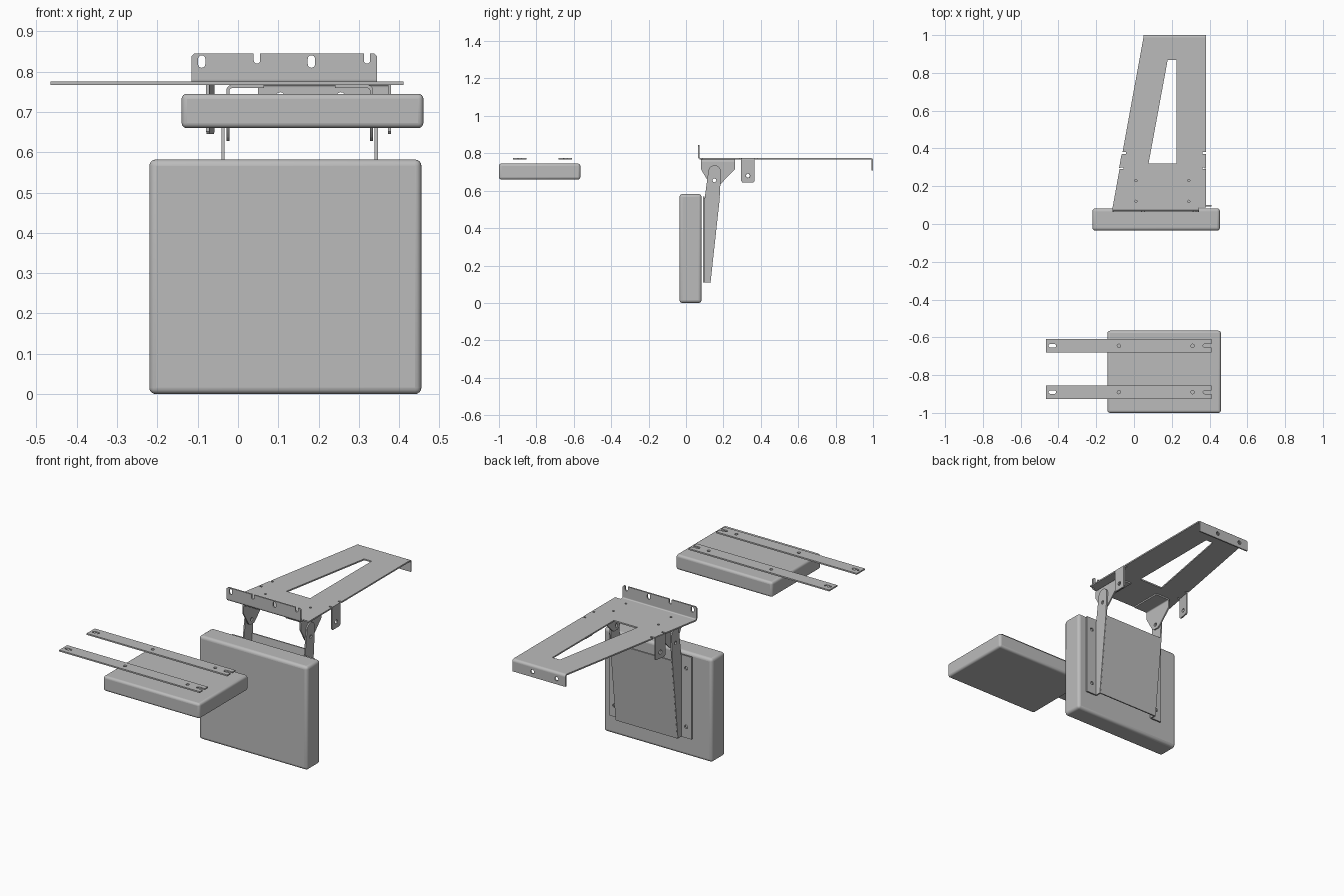
import bpy, math
from mathutils import Vector, Matrix

if "Cube" in bpy.data.objects:
    bpy.data.objects.remove(bpy.data.objects["Cube"])

grey = bpy.data.materials.new("plain_grey")
grey.diffuse_color = (0.5, 0.5, 0.5, 1)
grey.use_nodes = True
grey.node_tree.nodes["Principled BSDF"].inputs["Base Color"].default_value = grey.diffuse_color
T = 0.008                                   # sheet metal thickness
X, Y, Z = Vector((1, 0, 0)), Vector((0, 1, 0)), Vector((0, 0, 1))


def finish(ob):
    ob.data.materials.clear()
    ob.data.materials.append(grey)
    bpy.ops.object.select_all(action='DESELECT')
    ob.select_set(True)
    bpy.context.view_layer.objects.active = ob
    bpy.ops.object.shade_smooth_by_angle(angle=math.radians(35))


def sheet(name, outline, holes=(), origin=(0, 0, 0), u=X, v=Y, t=T):
    """Flat plate: filled 2D outline with holes, centred on the u/v plane."""
    cu = bpy.data.curves.new(name, 'CURVE')
    cu.dimensions, cu.fill_mode, cu.extrude = '2D', 'BOTH', t / 2
    for pts in [outline, *holes]:
        sp = cu.splines.new('POLY')
        sp.points.add(len(pts) - 1)
        for p, q in zip(sp.points, pts):
            p.co = (q[0], q[1], 0, 1)
        sp.use_cyclic_u = True
    tmp = bpy.data.objects.new(name + "_curve", cu)
    bpy.context.collection.objects.link(tmp)
    dg = bpy.context.evaluated_depsgraph_get()
    me = bpy.data.meshes.new_from_object(tmp.evaluated_get(dg))
    bpy.data.objects.remove(tmp)
    m = Matrix((u, v, u.cross(v))).transposed().to_4x4()
    me.transform(Matrix.Translation(origin) @ m)
    ob = bpy.data.objects.new(name, me)
    bpy.context.collection.objects.link(ob)
    finish(ob)
    return ob


def rect(a, b, c, d):
    return [(a, c), (b, c), (b, d), (a, d)]


def arc(cx, cy, r, a0, a1, n=8):
    return [(cx + r * math.cos(math.radians(a0 + (a1 - a0) * i / n)),
             cy + r * math.sin(math.radians(a0 + (a1 - a0) * i / n))) for i in range(n + 1)]


def circle(cx, cy, r):
    return arc(cx, cy, r, 0, 337.5, 15)


def slot(cx, cy, w, h):
    """Rounded slot of full size w by h."""
    r = min(w, h) / 2
    dx, dy = w / 2 - r, h / 2 - r
    if dx > dy:
        return arc(cx + dx, cy, r, -90, 90) + arc(cx - dx, cy, r, 90, 270)
    return arc(cx, cy + dy, r, 0, 180) + arc(cx, cy - dy, r, 180, 360)


def bend(name, origin, u, v, length, r=0.014):
    """Quarter-round sheet bend about a centre, running along u x v."""
    sheet(name, arc(0, 0, r, 0, 90) + arc(0, 0, r - T, 90, 0), (), origin, u, v, length)


def cushion(name, lo, hi, r):
    lo, hi = Vector(lo), Vector(hi)
    bpy.ops.mesh.primitive_cube_add(size=1, location=(lo + hi) / 2)
    ob = bpy.context.object
    ob.name = name
    ob.scale = hi - lo
    bpy.ops.object.transform_apply(location=False, rotation=False)
    b = ob.modifiers.new("round", 'BEVEL')
    b.width, b.segments = r, 4
    finish(ob)


# Cushions
cushion("back_cushion", (-0.22, -0.035, 0), (0.455, 0.083, 0.582), 0.016)
cushion("seat_cushion", (-0.14, -1.0, 0.66), (0.46, -0.565, 0.745), 0.013)

# Seat mounting strips, with an open slot at the right end
for i, y in enumerate((-0.645, -0.89)):
    h = 0.036
    out = [(-0.465, -h), (0.41, -h), (0.41, -0.009)] + arc(0.375, 0, 0.009, 270, 90) + \
          [(0.41, 0.009), (0.41, h), (-0.465, h)]
    sheet(f"seat_strip_{i + 1}", out,
          [slot(-0.432, 0, 0.04, 0.018), circle(-0.08, 0, 0.009), circle(0.31, 0, 0.009)],
          (0, y, 0.771))


# Top plate: tapered, notched at the side tabs, with a window
def left(y):
    return -0.115 + (y - 0.075) * 0.178


PZ = 0.771
out = [(-0.115, 0.078), (0.345, 0.078), (0.345, 0.088), (0.38, 0.088)]
for y in (0.295, 0.375):
    out += [(0.38, y - 0.005), (0.362, y - 0.005), (0.362, y + 0.005), (0.38, y + 0.005)]
out += [(0.38, 0.987), (0.05, 0.987)]
for y in (0.375, 0.295):
    out += [(left(y + 0.005), y + 0.005), (left(y) + 0.02, y + 0.005),
            (left(y) + 0.02, y - 0.005), (left(y - 0.005), y - 0.005)]
window = [(0.077, 0.32), (0.225, 0.32), (0.225, 0.867), (0.178, 0.867)]
rivets = [circle(x, y, 0.006) for x in (0.01, 0.29) for y in (0.12, 0.23)]
sheet("top_plate", out, [window] + rivets, (0, 0, PZ))

# Front upright flange with closed and open slots
out = [(-0.115, 0.781), (0.345, 0.781), (0.345, 0.838), (0.338, 0.845)]
for x in (0.32, 0.047):
    out += [(x + 0.008, 0.845)] + arc(x, 0.828, 0.008, 0, -180) + [(x - 0.008, 0.845)]
out += [(-0.108, 0.845), (-0.115, 0.838)]
sheet("front_flange", out, [slot(x, 0.825, 0.018, 0.031) for x in (-0.09, 0.182)],
      (0, 0.068, 0), X, Z)
bend("front_flange_bend", (0.115, 0.078, 0.781), -Y, -Z, 0.46)

# Rear flange turned down
sheet("rear_flange", rect(0.05, 0.38, 0.707, 0.761),
      [circle(x, 0.738, 0.011) for x in (0.105, 0.255)], (0, 0.997, 0), X, Z)
bend("rear_flange_bend", (0.215, 0.987, 0.761), Y, Z, 0.33)

# Side tabs turned down, the left one following the tapered edge
slant = Vector((0.178, 1, 0)).normalized()
for name, x, d in (("left_tab", left(0.335), slant), ("right_tab", 0.376, Y)):
    out = rect(-0.036, 0.036, 0.645, 0.773)
    out[0:2] = [(-0.036, 0.652), (-0.03, 0.645), (0.03, 0.645), (0.036, 0.652)]
    sheet(name, out, [circle(0, 0.68, 0.011)], (x, 0.331, 0), d, Z)

# Hinge brackets, swing arms and cushion flanges, mirrored about the hinge centre
CX = 0.153
pivot = circle(0.152, 0.655, 0.01)
for side, s in (("left", -1), ("right", 1)):
    sheet(side + "_hinge_bracket",
          [(0.08, 0.753), (0.08, 0.715), (0.125, 0.638), (0.14, 0.628), (0.172, 0.628),
           (0.187, 0.638), (0.262, 0.715), (0.262, 0.753)],
          [pivot], (CX + s * 0.178, 0, 0), Y, Z)
    bend(side + "_bracket_bend", (CX + s * 0.168, 0.171, 0.753), X * s, Z, 0.182)
    sheet(side + "_bracket_foot", rect(-0.04, 0.04, 0.08, 0.262), (),
          (CX + s * 0.128, 0, 0.763))
    sheet(side + "_swing_arm",
          [(0.095, 0.108), (0.13, 0.108), (0.18, 0.565)] +
          arc(0.153, 0.702, 0.034, 0, 180, 12) + [(0.1, 0.56)],
          [pivot], (CX + s * 0.19, 0, 0), Y, Z)
    a, b = sorted((CX + s * 0.19, CX + s * 0.257))
    sheet(side + "_cushion_flange", rect(a, b, 0.108, 0.57),
          [circle((a + b) / 2, z, 0.01) for z in (0.17, 0.5)], (0, 0.096, 0), X, Z)

# Tilted back panel between the swing arms
up = Vector((0, 0.05, 0.457))
sheet("back_panel", rect(-0.19, 0.19, 0, up.length), (),
      (CX, 0.127, 0.108), X, up.normalized())
